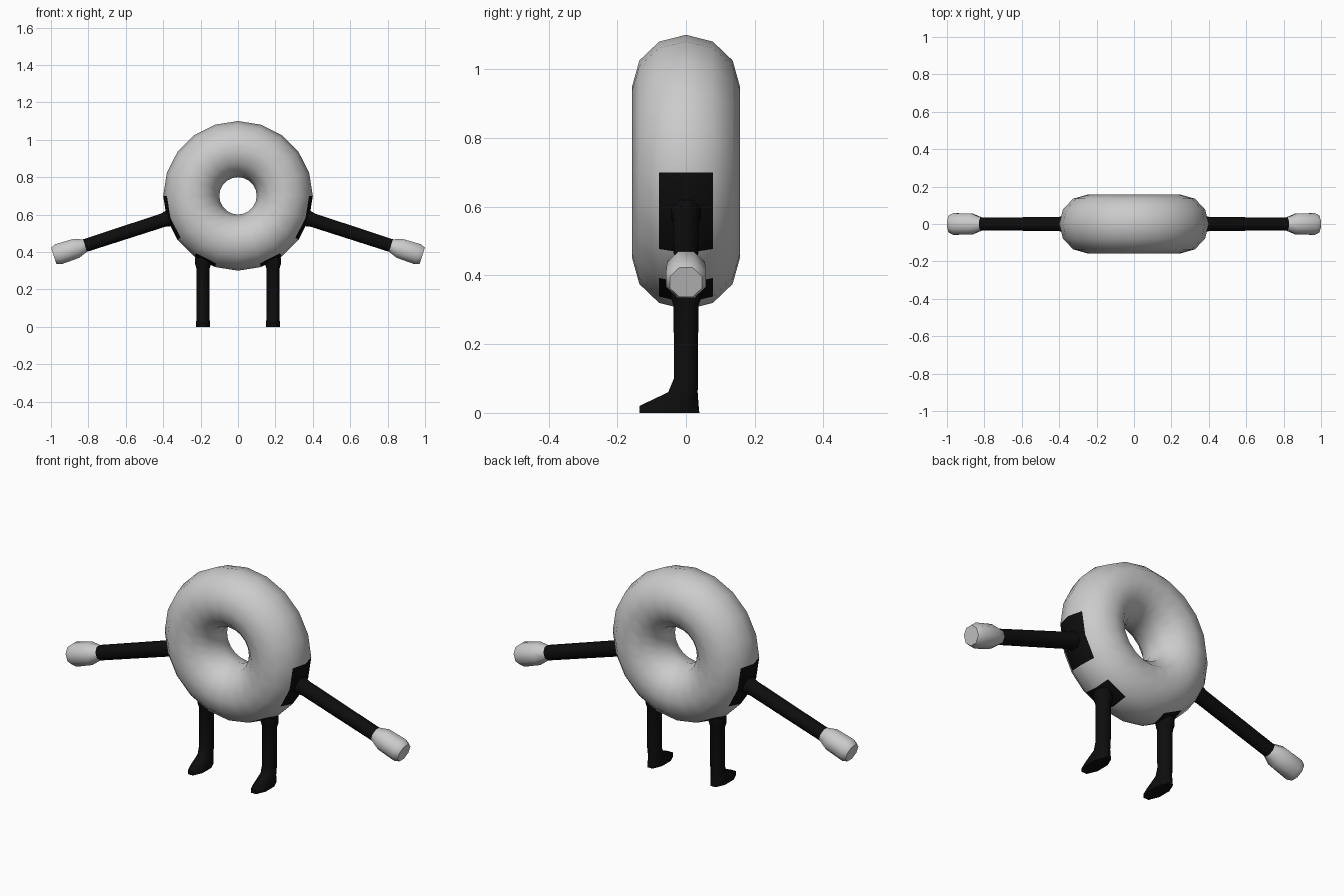
import bpy, bmesh
from math import sin, cos, pi, radians, degrees, atan2, hypot
from mathutils import Matrix, Vector

if "Cube" in bpy.data.objects:
    bpy.data.objects.remove(bpy.data.objects["Cube"])

black = bpy.data.materials.new("black")
black.diffuse_color = (0.004, 0.004, 0.004, 1)
black.use_nodes = True
black.node_tree.nodes["Principled BSDF"].inputs["Base Color"].default_value = black.diffuse_color
grey = bpy.data.materials.new("grey")
grey.diffuse_color = (0.8, 0.8, 0.8, 1)
grey.use_nodes = True
grey.node_tree.nodes["Principled BSDF"].inputs["Base Color"].default_value = grey.diffuse_color


def smooth(obj, angle):
    bpy.ops.object.select_all(action='DESELECT')
    obj.select_set(True)
    bpy.context.view_layer.objects.active = obj
    bpy.ops.object.shade_smooth_by_angle(angle=radians(angle))


def mirrored_loft(name, rings, matrix, material, sides=8, caps=(True, True)):
    """Skin rings of (height, half width x, half depth y, centre y), mirrored in x."""
    bm = bmesh.new()
    loops = []
    for h, rx, ry, cy in rings:
        loop = []
        for i in range(sides):
            a = 2 * pi * (i + 0.5) / sides
            k = 1 / cos(pi / sides)      # flats touch the half widths
            loop.append(bm.verts.new(matrix @ Vector((rx * k * cos(a), cy + ry * k * sin(a), h))))
        loops.append(loop)
    for lo, hi in zip(loops, loops[1:]):
        for i in range(sides):
            j = (i + 1) % sides
            bm.faces.new((lo[i], lo[j], hi[j], hi[i]))
    if caps[0]:
        bm.faces.new(loops[0][::-1])
    if caps[1]:
        bm.faces.new(loops[-1])
    bmesh.ops.recalc_face_normals(bm, faces=bm.faces)
    mesh = bpy.data.meshes.new(name)
    bm.to_mesh(mesh)
    bm.free()
    obj = bpy.data.objects.new(name, mesh)
    bpy.context.collection.objects.link(obj)
    mesh.materials.append(material)
    smooth(obj, 62)
    obj.modifiers.new("Mirror", 'MIRROR').use_axis = (True, False, False)
    return obj


# Ring body, with black patches where the limbs attach
bpy.ops.mesh.primitive_torus_add(major_segments=20, minor_segments=12,
                                 major_radius=0.25, minor_radius=0.15)
body = bpy.context.object
body.name = "ring_body"
body.data.transform(Matrix.Translation((0, 0, 0.7)) @ Matrix.Diagonal((1, 1.045, 1, 1))
                    @ Matrix.Rotation(pi / 2, 4, 'X'))
body.data.materials.append(grey)
body.data.materials.append(black)
for face in body.data.polygons:
    x, y, z = face.center
    a = degrees(atan2(z - 0.7, abs(x)))
    outer = abs(y) < 0.078 and hypot(x, z - 0.7) > 0.3
    face.material_index = int(outer and (-36 < a < 0 or -72 < a < -54))
smooth(body, 62)

# Arms and hands run outward from the ring centre, 18 degrees downward
arm_axis = Matrix.Translation((0, 0, 0.7)) @ Matrix.Rotation(radians(108), 4, 'Y')
mirrored_loft("arms", [(0.375, 0.042, 0.042, 0), (0.402, 0.042, 0.042, 0),
                       (0.42, 0.037, 0.037, 0), (0.86, 0.035, 0.035, 0)],
              arm_axis, black, caps=(True, False))
mirrored_loft("hands", [(0.86, 0.035, 0.035, 0), (0.91, 0.053, 0.055, 0),
                        (1.01, 0.056, 0.058, 0), (1.036, 0.045, 0.046, 0)],
              arm_axis, grey, caps=(False, True))

# Legs with feet pointing forward
leg_axis = Matrix.Translation((0.187, 0, 0))
mirrored_loft("legs_and_feet", [(0.0, 0.037, 0.0875, -0.0485), (0.02, 0.037, 0.0865, -0.0495),
                                (0.06, 0.034, 0.043, -0.009), (0.10, 0.034, 0.035, 0),
                                (0.31, 0.035, 0.036, 0), (0.335, 0.042, 0.044, 0),
                                (0.37, 0.042, 0.044, 0)],
              leg_axis, black)
